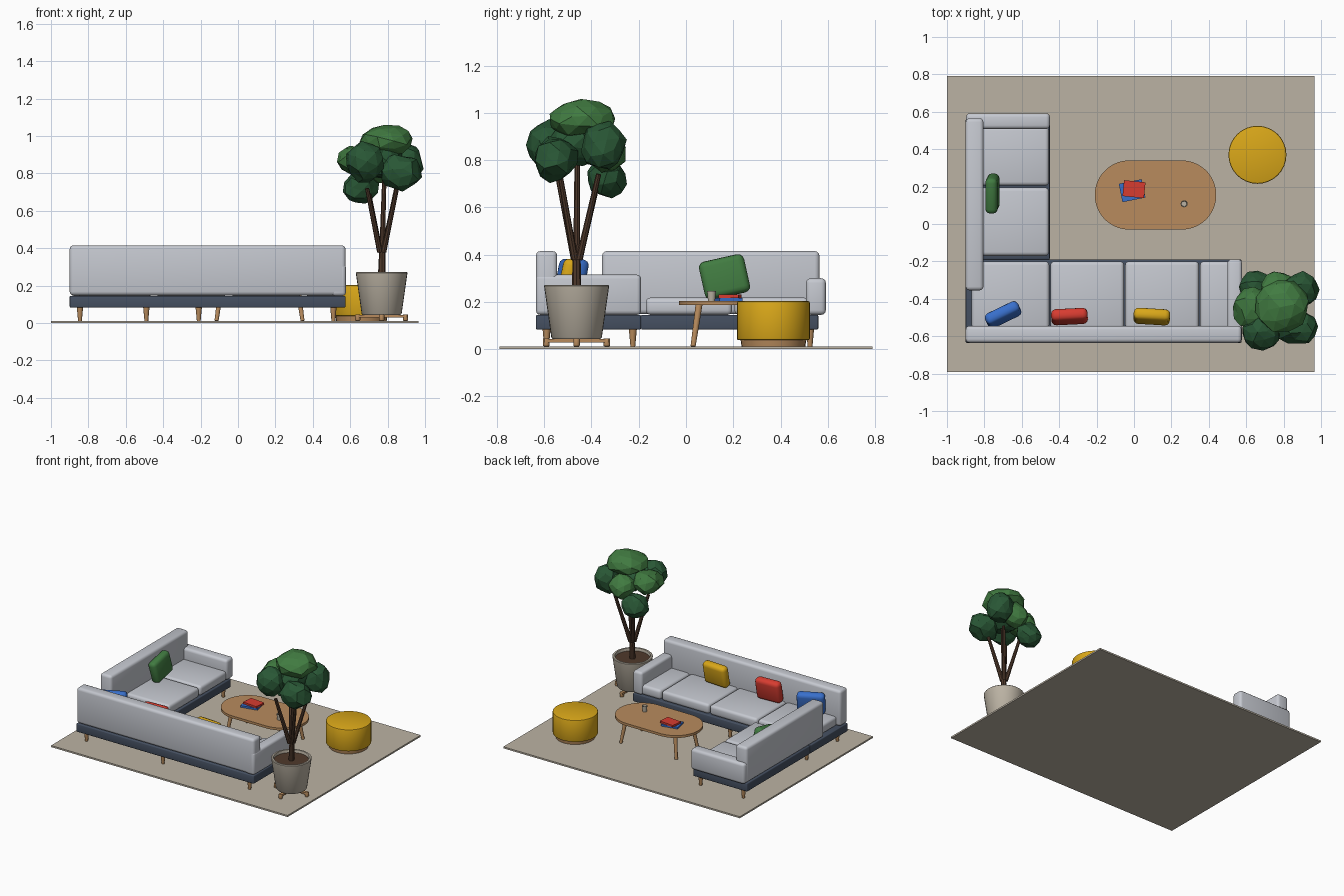
import bpy, bmesh, math, random
from mathutils import Vector, Matrix, Euler

if "Cube" in bpy.data.objects:
    bpy.data.objects.remove(bpy.data.objects["Cube"], do_unlink=True)
random.seed(4)


def material(name, r, g, b):
    m = bpy.data.materials.new(name)
    m.use_nodes = True
    m.diffuse_color = (r, g, b, 1)
    node = next(n for n in m.node_tree.nodes if n.type == 'BSDF_PRINCIPLED')
    node.inputs["Base Color"].default_value = (r, g, b, 1)
    node.inputs["Roughness"].default_value = 0.8
    return m


BEIGE = material("warm beige", 0.50, 0.45, 0.37)
FABRIC = material("pale grey fabric", 0.56, 0.58, 0.63)
SLATE = material("slate blue", 0.06, 0.08, 0.12)
WOOD = material("oak wood", 0.48, 0.26, 0.11)
YELLOW = material("mustard yellow", 0.70, 0.39, 0.01)
RED = material("red", 0.68, 0.045, 0.03)
BLUE = material("blue", 0.04, 0.16, 0.60)
GREEN = material("leaf green", 0.053, 0.20, 0.053)
DARK = material("deep green", 0.022, 0.095, 0.036)
BARK = material("dark bark", 0.08, 0.042, 0.025)


def finish(bm, name, mat, smooth=True):
    bmesh.ops.recalc_face_normals(bm, faces=bm.faces)
    mesh = bpy.data.meshes.new(name)
    bm.to_mesh(mesh)
    bm.free()
    mesh.materials.append(mat)
    ob = bpy.data.objects.new(name, mesh)
    bpy.context.collection.objects.link(ob)
    if smooth:
        bpy.ops.object.select_all(action='DESELECT')
        ob.select_set(True)
        bpy.context.view_layer.objects.active = ob
        bpy.ops.object.shade_smooth_by_angle(angle=math.radians(40))
    return ob


def round_edges(bm, width, segments=3):
    sharp = [e for e in bm.edges if e.calc_face_angle(0) > 0.8]
    bmesh.ops.bevel(bm, geom=sharp, offset=width, segments=segments,
                    profile=0.5, affect='EDGES')


def block(name, mat, size, centre, bevel=0.0, rot=(0, 0, 0)):
    bm = bmesh.new()
    bmesh.ops.create_cube(bm, size=1)
    bmesh.ops.scale(bm, vec=size, verts=bm.verts)
    if bevel:
        round_edges(bm, bevel)
    bm.transform(Matrix.Translation(centre) @ Euler(rot).to_matrix().to_4x4())
    return finish(bm, name, mat)


def span(name, mat, x, y, z, bevel=0.0):
    lo, hi = Vector((x[0], y[0], z[0])), Vector((x[1], y[1], z[1]))
    return block(name, mat, hi - lo, (lo + hi) / 2, bevel)


def rod(name, mat, a, b, r1, r2, sides=12, bevel=0.0):
    a, b = Vector(a), Vector(b)
    bm = bmesh.new()
    bmesh.ops.create_cone(bm, cap_ends=True, segments=sides, radius1=r1,
                          radius2=r2, depth=(b - a).length)
    if bevel:
        round_edges(bm, bevel, 2)
    turn = (b - a).to_track_quat('Z', 'Y').to_matrix().to_4x4()
    bm.transform(Matrix.Translation((a + b) / 2) @ turn)
    return finish(bm, name, mat)


def lathe(name, mat, profile, x, y, steps=32):
    bm = bmesh.new()
    vs = [bm.verts.new((r, 0, z)) for r, z in profile]
    es = [bm.edges.new(p) for p in zip(vs, vs[1:])]
    bmesh.ops.spin(bm, geom=vs + es, cent=(0, 0, 0), axis=(0, 0, 1),
                   angle=math.tau, steps=steps)
    bmesh.ops.remove_doubles(bm, verts=bm.verts, dist=0.0005)
    bm.transform(Matrix.Translation((x, y, 0)))
    return finish(bm, name, mat)


# Rug
span("rug", BEIGE, (-1, 0.965), (-0.79, 0.79), (0, 0.012))

# Sofa plinths, backs and arms
span("long_sofa_base", SLATE, (-0.9, 0.575), (-0.635, -0.19), (0.083, 0.145), 0.006)
span("side_sofa_base", SLATE, (-0.9, -0.45), (-0.19, 0.56), (0.083, 0.145), 0.006)
span("long_backrest", FABRIC, (-0.9, 0.575), (-0.635, -0.545), (0.148, 0.415), 0.02)
span("side_backrest", FABRIC, (-0.9, -0.805), (-0.355, 0.565), (0.148, 0.415), 0.02)
span("right_arm", FABRIC, (0.5, 0.577), (-0.635, -0.19), (0.145, 0.315), 0.018)
span("far_arm", FABRIC, (-0.897, -0.45), (0.508, 0.592), (0.145, 0.3), 0.02)

# Seat cushions
for i, xs in enumerate([(-0.868, -0.453), (-0.447, -0.053), (-0.047, 0.347), (0.353, 0.57)]):
    span(f"long_seat_{i}", FABRIC, xs, (-0.56, -0.2), (0.145, 0.218), 0.02)
for i, ys in enumerate([(-0.17, 0.195), (0.205, 0.52)]):
    span(f"side_seat_{i}", FABRIC, (-0.82, -0.455), ys, (0.145, 0.218), 0.02)

# Sofa legs
feet = [(x, y) for x in (-0.845, -0.21, 0.51) for y in (-0.59, -0.225)]
feet += [(x, 0.525) for x in (-0.845, -0.49)] + [(-0.49, -0.225)]
for x, y in feet:
    rod("sofa_leg", WOOD, (x, y, 0.01), (x, y, 0.085), 0.01, 0.017)

# Throw pillows
for name, mat, centre, rot in [
        ("blue_pillow", BLUE, (-0.70, -0.485, 0.30), (-0.2, 0, 0.45)),
        ("red_pillow", RED, (-0.345, -0.495, 0.30), (-0.2, 0, 0.05)),
        ("yellow_pillow", YELLOW, (0.095, -0.495, 0.30), (-0.2, 0, -0.06)),
        ("green_pillow", GREEN, (-0.757, 0.163, 0.305), (-0.12, 0.22, math.pi / 2))]:
    if mat == GREEN:
        rot = (-0.1, -0.22, math.pi / 2)
    block(name, mat, (0.195, 0.065, 0.165), centre, 0.026, rot)

# Coffee table: rounded slab on splayed legs
bm = bmesh.new()
ring = []
for i in range(48):
    a = math.tau * (i + 0.5) / 48
    shift = math.copysign(0.14, math.cos(a))
    ring.append(bm.verts.new((0.115 + shift + 0.185 * math.cos(a),
                              0.155 + 0.185 * math.sin(a), 0.186)))
top = bmesh.ops.extrude_face_region(bm, geom=[bm.faces.new(ring)])
bmesh.ops.translate(bm, vec=(0, 0, 0.018),
                    verts=[v for v in top["geom"] if isinstance(v, bmesh.types.BMVert)])
finish(bm, "table_top", WOOD)
for sx in (-1, 1):
    for sy in (-1, 1):
        rod("table_leg", WOOD, (0.115 + sx * 0.23, 0.155 + sy * 0.125, 0.012),
            (0.115 + sx * 0.205, 0.155 + sy * 0.1, 0.188), 0.011, 0.015)

# Books and cup
block("lower_book", BLUE, (0.125, 0.1, 0.013), (-0.01, 0.178, 0.2105), 0, (0, 0, 0.2))
block("upper_book", RED, (0.115, 0.085, 0.014), (0, 0.186, 0.224), 0, (0, 0, -0.1))
lathe("cup", BEIGE, [(0, 0.204), (0.015, 0.204), (0.019, 0.247), (0.016, 0.247),
                     (0.014, 0.212), (0, 0.212)], 0.268, 0.108, 16)

# Pouf
rod("pouf_foot", WOOD, (0.66, 0.37, 0.012), (0.66, 0.37, 0.045), 0.135, 0.14, 32)
rod("pouf", YELLOW, (0.66, 0.37, 0.038), (0.66, 0.37, 0.203), 0.155, 0.155, 32, 0.008)

# Plant pot on a cross stand
PX, PY = 0.768, -0.463
lathe("plant_pot", BEIGE, [(0, 0.042), (0.1, 0.042), (0.107, 0.05), (0.138, 0.268),
                           (0.134, 0.272), (0.122, 0.272), (0.118, 0.245), (0, 0.245)], PX, PY)
rod("soil", BARK, (PX, PY, 0.24), (PX, PY, 0.252), 0.118, 0.119, 32)
block("stand_bar_x", WOOD, (0.27, 0.025, 0.014), (PX, PY, 0.036))
block("stand_bar_y", WOOD, (0.025, 0.27, 0.014), (PX, PY, 0.036))
for dx, dy in ((1, 0), (-1, 0), (0, 1), (0, -1)):
    x, y = PX + 0.128 * dx, PY + 0.128 * dy
    rod("stand_foot", WOOD, (x, y, 0.012), (x, y, 0.046), 0.014, 0.014, 12, 0.004)

# Trunk and branches
rod("trunk", BARK, (PX, PY, 0.245), (PX + 0.005, PY, 0.44), 0.02, 0.016, 8)
for x, y, z in [(0.69, -0.54, 0.72), (0.70, -0.375, 0.70), (0.785, -0.46, 0.86),
                (0.85, -0.53, 0.72), (0.85, -0.37, 0.74)]:
    rod("branch", BARK, (PX + (x - PX) * 0.12, PY + (y - PY) * 0.12, 0.38),
        (x, y, z), 0.015, 0.011, 8)


# Faceted leaf clumps
def clump(mat, centre, size):
    bm = bmesh.new()
    bmesh.ops.create_icosphere(bm, subdivisions=2, radius=1)
    for v in bm.verts:
        v.co *= random.uniform(0.88, 1.1)
    spin = Euler([random.uniform(0, 6) for _ in range(3)]).to_matrix().to_4x4()
    bm.transform(Matrix.Translation(centre) @ Matrix.Diagonal((*size, 1)) @ spin)
    finish(bm, "leaf_clump", mat, smooth=False)


clump(GREEN, (0.80, -0.44, 0.975), (0.145, 0.14, 0.085))
clump(GREEN, (0.635, -0.45, 0.87), (0.105, 0.11, 0.085))
clump(GREEN, (0.77, -0.34, 0.84), (0.10, 0.09, 0.09))
clump(DARK, (0.68, -0.575, 0.865), (0.10, 0.095, 0.11))
clump(DARK, (0.87, -0.555, 0.805), (0.11, 0.095, 0.10))
clump(DARK, (0.895, -0.35, 0.86), (0.095, 0.095, 0.105))
clump(DARK, (0.655, -0.335, 0.725), (0.095, 0.085, 0.085))
clump(DARK, (0.77, -0.47, 0.87), (0.11, 0.11, 0.10))
